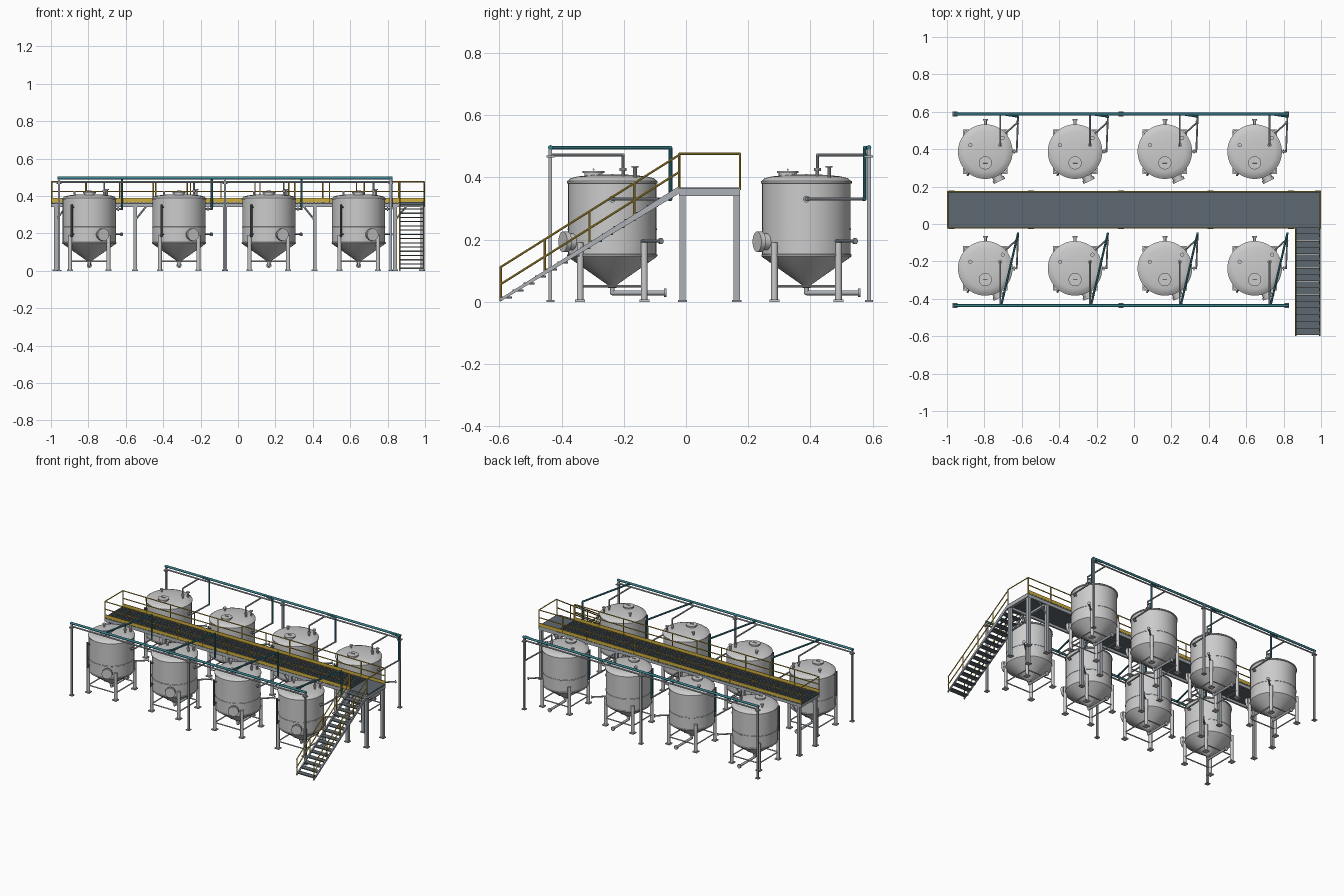
import bpy, bmesh, math
from mathutils import Vector, Matrix

if "Cube" in bpy.data.objects:
    bpy.data.objects.remove(bpy.data.objects["Cube"])


def material(name, col):
    m = bpy.data.materials.new(name)
    m.diffuse_color = (*col, 1)
    m.use_nodes = True
    m.node_tree.nodes["Principled BSDF"].inputs["Base Color"].default_value = m.diffuse_color
    return m


YELLOW = material("safety_yellow", (0.62, 0.43, 0.05))
TEAL = material("teal_pipe", (0.04, 0.22, 0.27))
DARK = material("dark_grating", (0.11, 0.14, 0.16))
STEEL = material("steel", (0.42, 0.45, 0.48))


class Part:
    """Collects primitives into one mesh."""
    def __init__(self, name, mat=None):
        self.name, self.mat, self.bm = name, mat, bmesh.new()

    def box(self, x0, x1, y0, y1, z0, z1):
        m = Matrix.Translation(((x0 + x1) / 2, (y0 + y1) / 2, (z0 + z1) / 2)) \
            @ Matrix.Diagonal((x1 - x0, y1 - y0, z1 - z0, 1))
        bmesh.ops.create_cube(self.bm, size=1, matrix=m)

    def rod(self, a, b, r, n=10):
        a, b = Vector(a), Vector(b)
        d = b - a
        m = Matrix.Translation((a + b) / 2) @ d.to_track_quat('Z', 'Y').to_matrix().to_4x4()
        bmesh.ops.create_cone(self.bm, cap_ends=True, segments=n, radius1=r, radius2=r,
                              depth=d.length, matrix=m)

    def pipe(self, pts, r, n=10):
        for a, b in zip(pts, pts[1:]):
            self.rod(a, b, r, n)
        for p in pts[1:-1]:
            bmesh.ops.create_uvsphere(self.bm, u_segments=n, v_segments=6, radius=r,
                                      matrix=Matrix.Translation(p))

    def lathe(self, profile, n=48):
        vs = [self.bm.verts.new((r, 0, z)) for r, z in profile]
        es = [self.bm.edges.new(p) for p in zip(vs, vs[1:])]
        bmesh.ops.spin(self.bm, geom=vs + es, cent=(0, 0, 0), axis=(0, 0, 1),
                       angle=2 * math.pi, steps=n, use_merge=True)
        bmesh.ops.remove_doubles(self.bm, verts=self.bm.verts, dist=1e-5)

    def done(self, spots=((0, 0),)):
        bmesh.ops.recalc_face_normals(self.bm, faces=self.bm.faces)
        me = bpy.data.meshes.new(self.name)
        self.bm.to_mesh(me)
        self.bm.free()
        for p in me.polygons:
            p.use_smooth = True
        me.set_sharp_from_angle(angle=math.radians(35))
        if self.mat:
            me.materials.append(self.mat)
        for x, y in spots:
            o = bpy.data.objects.new(self.name, me)
            o.location = (x, y, 0)
            bpy.context.collection.objects.link(o)


TX = [-0.795 + 0.48 * i for i in range(4)]
ROWS = [(-0.237, -0.436), (0.387, 0.588)]      # tank row y, header y
SPOTS = [(x, r[0]) for r in ROWS for x in TX]

# tank shell: cone bottom, weld bands, domed top
p = Part("tank_shell")
p.lathe([(0, .045), (.013, .045), (.013, .053), (.141, .143), (.145, .147), (.145, .152),
         (.142, .153), (.142, .230), (.1435, .231), (.1435, .235), (.142, .236), (.142, .380),
         (.146, .381), (.146, .388), (.141, .390), (.134, .397), (.11, .403), (.06, .408), (0, .410)])
p.done(SPOTS)

# legs with foot plates and tie bars
p = Part("tank_legs")
L = .103
for sx in (-L, L):
    for sy in (-L, L):
        p.rod((sx, sy, 0), (sx, sy, .19), .011, 12)
        p.box(sx - .016, sx + .016, sy - .016, sy + .016, 0, .007)
for s in (-L, L):
    p.rod((-L, s, .05), (L, s, .05), .004, 8)
    p.rod((s, -L, .05), (s, L, .05), .004, 8)
p.done(SPOTS)

# roof hatch and roof nozzles
p = Part("roof_hatch")
p.rod((0, -.06, .395), (0, -.06, .416), .029, 24)
p.rod((0, -.06, .414), (0, -.06, .421), .035, 24)
p.rod((-.012, -.06, .425), (.012, -.06, .425), .003, 8)
p.done(SPOTS)
p = Part("roof_nozzles")
for x, y, z in ((-.08, .035, .425), (.093, .073, .435), (.08, .035, .428)):
    p.rod((x, y, .385), (x, y, z), .006)
    p.rod((x, y, z - .004), (x, y, z + .002), .011, 12)
p.done(SPOTS)

# round side manway facing front
p = Part("side_manway")
d = Vector((.43, -.90, 0)).normalized()
up = Vector((0, 0, .193))
p.rod(d * .12 + up, d * .168 + up, .027, 24)
p.rod(d * .160 + up, d * .176 + up, .033, 24)
p.done(SPOTS)

# level gauge on the front left
p = Part("level_gauge", DARK)
g = Vector((-.60, -.80, 0)).normalized()
for z in (.195, .34):
    p.rod(g * .135 + Vector((0, 0, z)), g * .157 + Vector((0, 0, z)), .005)
p.rod(g * .157 + Vector((0, 0, .18)), g * .157 + Vector((0, 0, .355)), .006)
p.done(SPOTS)

# bottom outlet and angled sample nozzle
p = Part("bottom_outlet", STEEL)
p.pipe([(0, 0, .055), (0, 0, .029), (0, .172, .029)], .008, 12)
p.rod((0, .166, .029), (0, .174, .029), .014, 14)
q = Vector((.74, .67, 0))
up = Vector((0, 0, .195))
p.rod(q * .13 + up, q * .235 + up, .005)
p.rod(q * .229 + up, q * .236 + up, .010, 12)
p.done(SPOTS)

# branch pipes from each tank to its header
for y, hy in ROWS:
    h = hy - y
    p = Part("vent_branch", STEEL)
    p.pipe([(.08, .035, .42), (.08, .035, .472), (.08, h, .472)], .005)
    p.pipe([(.135, 0, .33), (.168, 0, .33), (.175, .186, .33)], .005)
    p.rod((.152, 0, .33), (.158, 0, .33), .011, 12)
    p.done([(x, y) for x in TX])
    p = Part("feed_branch", TEAL)
    p.pipe([(.175, .180, .33), (.175, .187, .33), (.175, .187, .495), (.085, h, .495)], .006)
    p.done([(x, y) for x in TX])
    # overhead headers and their posts
    p = Part("feed_header", TEAL)
    p.rod((-.965, hy, .496), (.825, hy, .496), .0075, 12)
    p.done()
    p = Part("vent_header", STEEL)
    p.rod((-.965, hy, .474), (.825, hy, .474), .005)
    p.done()
    p = Part("header_posts", STEEL)
    for x in (-.957, -.07, .817):
        p.box(x - .006, x + .006, hy - .006, hy + .006, 0, .5)
        p.box(x - .013, x + .013, hy - .013, hy + .013, .464, .470)
        p.box(x - .013, x + .013, hy - .013, hy + .013, 0, .005)
    p.done()

# walkway deck with cross bars
Y0, Y1, XS = -.022, .174, .86
p = Part("walkway_grating", DARK)
p.box(-1, XS, Y0, Y1, .356, .363)
for i in range(93):
    x = -.998 + i * .02
    p.box(x, x + .009, Y0, Y1, .363, .368)
p.box(XS, .998, Y0, Y1, .356, .368)
p.done()

# deck beams, columns and knee braces
p = Part("walkway_frame", STEEL)
for y in (Y0, Y1 - .012):
    p.box(-1, 1, y, y + .012, .340, .362)
for x in (-1, .988):
    p.box(x, x + .012, Y0, Y1, .340, .362)
for x, s in ((-.975, 1), (-.55, 1), (-.07, 0), (.41, -1), (.84, 1), (.985, 0)):
    for y in (-.011, .163):
        p.box(x - .010, x + .010, y - .010, y + .010, 0, .345)
        p.box(x - .016, x + .016, y - .015, y + .015, 0, .006)
        if s:
            p.rod((x, y, .27), (x + s * .06, y, .345), .005, 6)
    p.box(x - .008, x + .008, Y0, Y1, .342, .357)
p.done()

# yellow walkway railings and kick plates
p = Part("walkway_railing", YELLOW)
for y, xe in ((Y0 + .001, XS), (Y1 - .001, .996)):
    for z in (.476, .424):
        p.rod((-.996, y, z), (xe, y, z), .0035, 8)
    p.box(-.998, xe, y - .002, y + .002, .366, .388)
    n = round((xe + .996) / .185)
    for i in range(n + 1):
        x = -.996 + (xe + .996) * i / n
        p.rod((x, y, .36), (x, y, .476), .0035, 8)
for x in (-.996, .996):
    p.rod((x, Y0, .476), (x, Y1, .476), .0035, 8)
p.rod((.996, Y0, .36), (.996, Y0, .476), .0035, 8)
p.done()

# stair treads
N, YB, YT, H = 16, -.598, -.022, .362
p = Part("stair_treads", DARK)
for i in range(N):
    t = (i + .6) / N
    y, z = YB + (YT - YB) * t, H * t
    p.box(XS + .004, .992, y - .017, y + .018, z - .003, z + .003)
p.done()

# sloped stringers, made as sheared boxes
p = Part("stair_stringers", STEEL)
slope = H / (YT - YB)
for x in (XS, .99):
    p.box(x, x + .008, YB, YT, -.014, .010)
for v in p.bm.verts:
    v.co.z = max(0, v.co.z + (v.co.y - YB) * slope)
p.done()

# stair handrails
p = Part("stair_railing", YELLOW)
for x in (XS + .004, .994):
    for dz in (.110, .055):
        p.rod((x, YB, dz), (x, YT, H + dz), .0035, 8)
    for i in range(5):
        y = YB + (YT - YB) * i / 4 + (.003 if i == 0 else 0)
        z = (y - YB) * slope
        p.rod((x, y, z), (x, y, z + .110), .0035, 8)
p.done()
